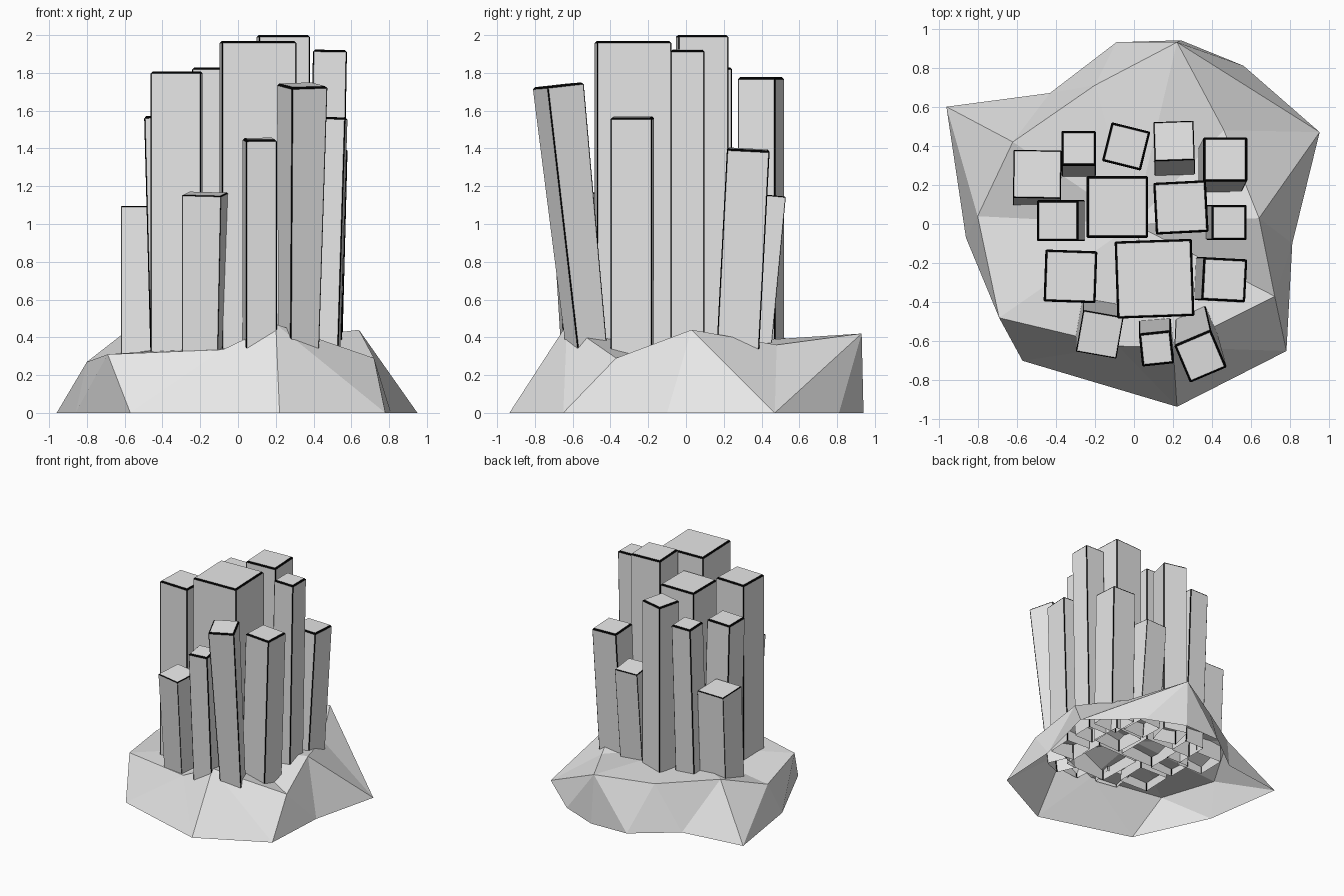
import bpy, bmesh, math

if "Cube" in bpy.data.objects:
    bpy.data.objects.remove(bpy.data.objects["Cube"])


def colour(name, value):
    m = bpy.data.materials.new(name)
    m.diffuse_color = (value, value, value, 1)
    m.use_nodes = True
    m.node_tree.nodes["Principled BSDF"].inputs["Base Color"].default_value = m.diffuse_color
    return m


stone = colour("light grey stone", .8)
black = colour("black edge", 0)


def make_object(name, bm):
    bmesh.ops.recalc_face_normals(bm, faces=bm.faces[:])
    mesh = bpy.data.meshes.new(name)
    bm.to_mesh(mesh)
    bm.free()
    mesh.materials.append(stone)
    ob = bpy.data.objects.new(name, mesh)
    bpy.context.collection.objects.link(ob)
    return ob


# Faceted rock base: ground outline, raised rim, open underneath
ground = [(-.57, -.70), (.22, -.935), (.78, -.65), (.81, -.10), (.95, .47), (.56, .81),
          (.24, .94), (-.09, .93), (-.43, .67), (-.96, .60), (-.86, -.07)]
rim = [(-.69, -.48, .31), (-.08, -.625, .335), (.20, -.63, .47), (.72, -.37, .29),
       (.64, .03, .44), (.46, .48, .36), (.22, .93, .42), (-.20, .71, .37),
       (-.62, .42, .41), (-.80, .04, .27)]
bm = bmesh.new()
low = [bm.verts.new((x, y, 0)) for x, y in ground]
top = [bm.verts.new(p) for p in rim]
# Triangles between the two rings: step along the ground (b) or the rim (t)
i = j = 0
for step in "tbtbtbtbttbbbtbtbtbtb":
    b, t = low[i % 11], top[j % 10]
    if step == "b":
        i += 1
        bm.faces.new((b, low[i % 11], t))
    else:
        j += 1
        bm.faces.new((b, top[j % 10], t))
# Upper surface
middle = bm.verts.new((0, 0, .36))
for k in range(10):
    bm.faces.new((top[k], top[(k + 1) % 10], middle))
make_object("rock_base", bm)


# Square stone columns with black chamfered edges, open at the foot,
# leaning from base to top
def column(name, x, y, w, d, z, turn=0, foot=(0, 0), taper=1.0, bottom=.25, edge=.011):
    bm = bmesh.new()
    weight = bm.edges.layers.float.new("bevel_weight_edge")
    a = math.radians(turn)
    h = z - bottom
    rings = [[], []]
    for sx, sy in ((-1, -1), (1, -1), (1, 1), (-1, 1)):
        u, v = sx * w / 2, sy * d / 2
        px = u * math.cos(a) - v * math.sin(a)
        py = u * math.sin(a) + v * math.cos(a)
        tilt = (px * foot[0] + py * foot[1]) / h      # top stays square to the lean
        rings[0].append(bm.verts.new((x + foot[0] + px * taper, y + foot[1] + py * taper, bottom)))
        rings[1].append(bm.verts.new((x + px, y + py, z + tilt)))
    lo, hi = rings
    for k in range(4):
        n = (k + 1) % 4
        bm.faces.new((lo[k], lo[n], hi[n], hi[k]))
    bm.faces.new(hi)
    # Wide chamfer round the top, narrow down the corners
    for e in bm.edges:
        at_top = sum(v in hi for v in e.verts)
        e[weight] = (0, .5, 1)[at_top]
    ob = make_object(name, bm)
    ob.data.materials.append(black)
    bevel = ob.modifiers.new("black edges", "BEVEL")
    bevel.limit_method = "WEIGHT"
    bevel.width = edge
    bevel.segments = 1
    bevel.material = 1


columns = [
    # x, y, width, depth, top height, turn, foot offset, taper, bottom, edge
    (.105, -.28, .395, .395, 1.968, 2),
    (-.085, .087, .315, .315, 1.828, 0),
    (.24, .085, .27, .265, 2.0, 3),
    (.487, .008, .18, .18, 1.922, 0, (-.03, 0)),
    (.462, -.285, .225, .22, 1.567, -3, (-.04, 0)),
    (-.325, -.268, .266, .266, 1.808, -2),
    (-.39, .017, .214, .21, 1.573, 0, (.035, 0)),
    (-.495, .255, .245, .245, 1.09, -1, (0, -.04), 1, .25, .005),
    (-.283, .387, .178, .178, 1.64, 0, (0, -.06)),
    (-.04, .397, .205, .205, 1.777, -14),
    (.205, .425, .205, .20, 1.155, 2, (0, -.085), 1, .25, .005),
    (.467, .33, .226, .226, 1.397, 0, (-.03, -.06)),
    (-.175, -.565, .21, .215, 1.16, -10, (-.01, .075), .92, .3, .005),
    (.34, -.677, .205, .21, 1.737, 23, (-.02, .16), .8),
    (.115, -.637, .165, .17, 1.452, 6, (0, .07), 1, .3),
]
for n, c in enumerate(columns, 1):
    column(f"stone_column_{n}", *c)
